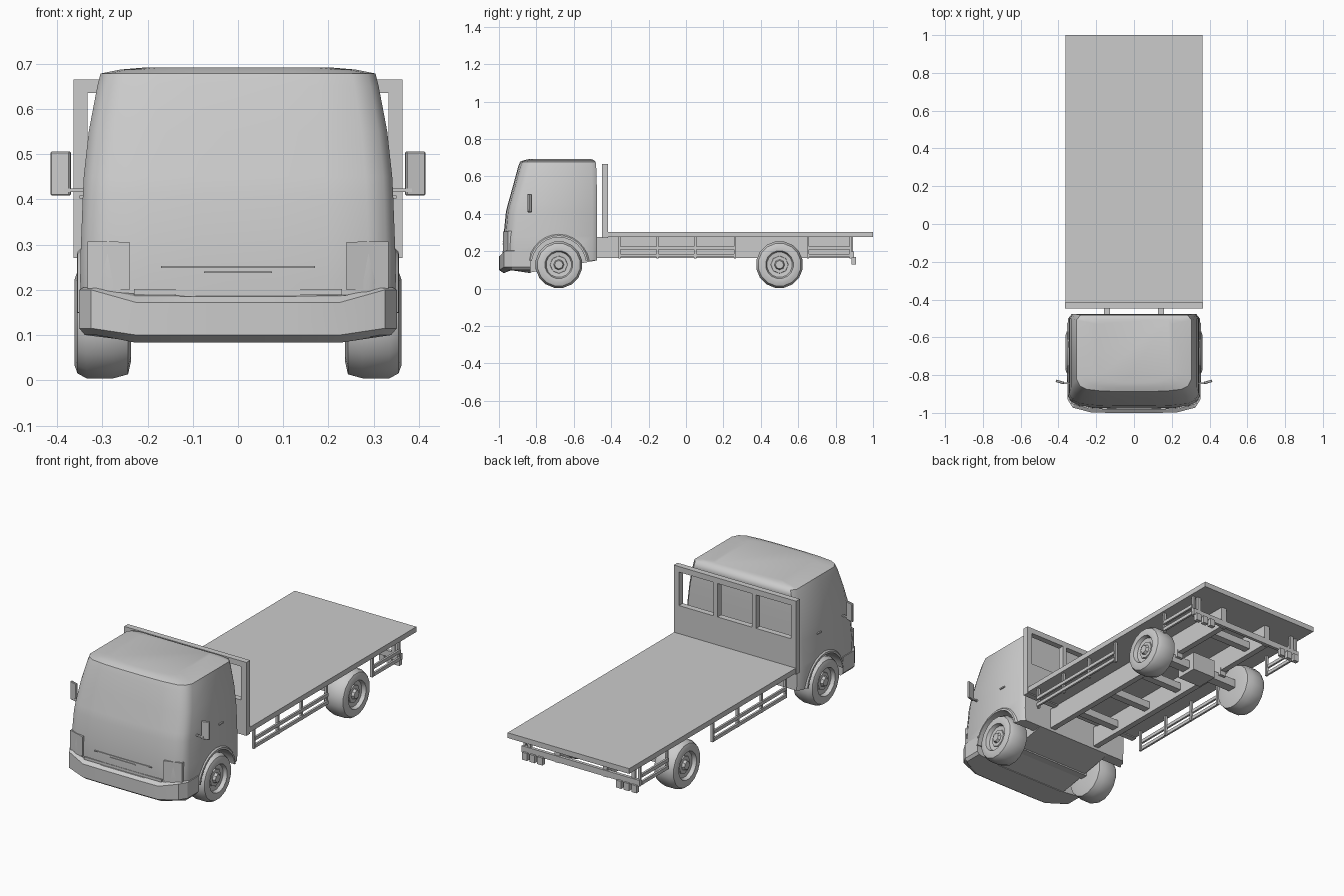
import bpy, bmesh, math
from mathutils import Matrix, Vector

if "Cube" in bpy.data.objects:
    bpy.data.objects.remove(bpy.data.objects["Cube"])


def finish(name, bm, smooth=None):
    bmesh.ops.recalc_face_normals(bm, faces=bm.faces)
    me = bpy.data.meshes.new(name)
    bm.to_mesh(me)
    bm.free()
    ob = bpy.data.objects.new(name, me)
    bpy.context.collection.objects.link(ob)
    if smooth:
        bpy.ops.object.select_all(action='DESELECT')
        bpy.context.view_layer.objects.active = ob
        ob.select_set(True)
        bpy.ops.object.shade_smooth_by_angle(angle=math.radians(smooth))
    return ob


def boxes(name, items):
    """One object from boxes given as (x0, x1, y0, y1, z0, z1)."""
    bm = bmesh.new()
    for x0, x1, y0, y1, z0, z1 in items:
        m = Matrix.Translation(((x0 + x1) / 2, (y0 + y1) / 2, (z0 + z1) / 2))
        m = m @ Matrix.Diagonal((x1 - x0, y1 - y0, z1 - z0, 1))
        bmesh.ops.create_cube(bm, size=1, matrix=m)
    return finish(name, bm)


def both(items):
    return items + [(-b, -a, *rest) for a, b, *rest in items]


def loft(name, rings, smooth=None, closed=False):
    """Skin equal-length rings; cap the ends, or join last to first."""
    bm = bmesh.new()
    vs = [[bm.verts.new(p) for p in r] for r in rings]
    n = len(vs[0])
    for a, b in zip(vs, vs[1:] + vs[:1] if closed else vs[1:]):
        for i in range(n):
            j = (i + 1) % n
            bm.faces.new((a[i], a[j], b[j], b[i]))
    if not closed:
        bm.faces.new(vs[0])
        bm.faces.new(vs[-1])
    return finish(name, bm, smooth)


def mirror_ring(half):
    return half + [(-x, y, z) for x, y, z in reversed(half)]


# Cab shell: rounded plan outlines stacked upward (z, front y, back y, half width)
def cab_ring(z, yf, yb, w):
    s = w / 0.35
    return mirror_ring([(0.09 * s, yf, z), (0.2 * s, yf + 0.003, z), (0.29 * s, yf + 0.012, z),
                        (0.33 * s, yf + 0.03, z), (w, yf + 0.065, z), (w, -0.7, z),
                        (w, yb - 0.025, z), (w - 0.02, yb, z)])


levels = [(0.15, -0.978, -0.476, 0.345), (0.22, -0.978, -0.476, 0.349), (0.28, -0.976, -0.476, 0.348),
          (0.41, -0.963, -0.476, 0.343), (0.45, -0.953, -0.476, 0.341), (0.55, -0.925, -0.477, 0.330),
          (0.65, -0.898, -0.480, 0.311), (0.678, -0.887, -0.483, 0.304), (0.687, -0.865, -0.492, 0.26),
          (0.692, -0.84, -0.505, 0.2)]
cab = loft("cab", [cab_ring(*l) for l in levels])

# Wheel arches cut from the cab
WY, WZ = -0.68, 0.128
for s in (1, -1):
    bm = bmesh.new()
    bmesh.ops.create_cone(bm, cap_ends=True, segments=24, radius1=0.147, radius2=0.147, depth=0.28,
                          matrix=Matrix.Translation((s * 0.36, WY, WZ)) @ Matrix.Rotation(math.pi / 2, 4, 'Y'))
    cutter = finish("arch_cutter", bm)
    mod = cab.modifiers.new("arch", 'BOOLEAN')
    mod.operation = 'DIFFERENCE'
    mod.object = cutter
    bpy.context.view_layer.objects.active = cab
    bpy.ops.object.modifier_apply(modifier=mod.name)
    bpy.data.objects.remove(cutter)
    # Fender lip around the arch
    rings = []
    for i in range(13):
        a = math.radians(8 + 164 * i / 12)
        rings.append([(s * x, WY + r * math.cos(a), WZ + r * math.sin(a))
                      for x, r in ((0.33, 0.146), (0.356, 0.146), (0.355, 0.156), (0.342, 0.168), (0.33, 0.168))])
    loft("fender_lip", rings, 35)
bpy.ops.object.select_all(action='DESELECT')
cab.select_set(True)
bpy.context.view_layer.objects.active = cab
bpy.ops.object.shade_smooth_by_angle(angle=math.radians(40))


# Front bumper: swept-back ends, top edge dipping in the middle
def bumper_ring(z, ze, inset):
    return mirror_ring([(0.11, -1 + inset, z), (0.225, -0.998 + inset, z), (0.325 - inset / 2, -0.972 + inset, ze),
                        (0.351 - inset / 2, -0.93, ze), (0.351 - inset / 2, -0.832, ze), (0.2, -0.832, z)])


loft("front_bumper", [bumper_ring(0.083, 0.1, 0.025), bumper_ring(0.1, 0.115, 0),
                      bumper_ring(0.172, 0.2, 0), bumper_ring(0.185, 0.205, 0.018)], 25)

# Sloping underside panel between the front wheels
loft("cab_floor", [[(x, -0.84, 0.085), (x, -0.48, 0.15), (x, -0.48, 0.2), (x, -0.84, 0.2)]
                   for x in (-0.225, 0.225)])

# Headlights, grille and door fittings
for s in (1, -1):
    loft("headlight", [[(s * 0.24, y0, 0.2), (s * 0.333, y1, 0.203), (s * 0.333, y1, 0.314 - 0.007), (s * 0.24, y0, 0.306)]
                       for y0, y1 in ((-0.978, -0.951), (-0.94, -0.93))])
    # Door mirror, angled backward, with its arm
    bm = bmesh.new()
    m = Matrix.Translation((s * 0.392, -0.836, 0.457)) @ Matrix.Rotation(s * 0.28, 4, 'Z')
    bmesh.ops.create_cube(bm, size=1, matrix=m @ Matrix.Diagonal((0.045, 0.013, 0.098, 1)))
    bmesh.ops.bevel(bm, geom=bm.edges[:], offset=0.003, segments=1, affect='EDGES')
    finish("mirror", bm)
boxes("mirror_arm", both([(0.335, 0.385, -0.848, -0.838, 0.416, 0.424)]))
boxes("door_handle", both([(0.338, 0.350, -0.655, -0.622, 0.402, 0.409)]))
boxes("grille", [(-0.23, 0.23, -0.98, -0.95, 0.188, 0.202), (-0.075, 0.075, -0.981, -0.96, 0.237, 0.241),
                 (-0.17, 0.17, -0.981, -0.96, 0.248, 0.253)])

# Flat bed
boxes("bed", [(-0.362, 0.362, -0.417, 1.0, 0.276, 0.304)])

# Headboard with three window openings
posts = [(-0.364, -0.333), (-0.127, -0.103), (0.103, 0.127), (0.333, 0.364)]
boxes("headboard", [(-0.364, 0.364, -0.448, -0.416, 0.27, 0.455), (-0.364, 0.364, -0.448, -0.416, 0.635, 0.665)]
      + [(a, b, -0.448, -0.416, 0.455, 0.635) for a, b in posts])

# Chassis rails and cross members
boxes("chassis_rail", both([(0.128, 0.16, -0.52, 0.89, 0.165, 0.276)]))
boxes("cross_member", [(-0.13, 0.13, y - 0.02, y + 0.02, 0.19, 0.23) for y in (-0.3, -0.05, 0.2, 0.75)])
boxes("rear_axle", [(-0.25, 0.25, 0.475, 0.525, 0.11, 0.155), (-0.07, 0.07, 0.44, 0.56, 0.09, 0.19)])
boxes("axle_mount", both([(0.125, 0.163, 0.46, 0.54, 0.14, 0.18)]))
boxes("front_axle", [(-0.25, 0.25, -0.7, -0.66, 0.11, 0.15)])

# Side guards ahead of and behind the rear wheels
guard = []
for ys in ((-0.355, -0.152, 0.05, 0.262), (0.652, 0.88)):
    guard += [(0.335, 0.348, y - 0.006, y + 0.006, 0.162, 0.28) for y in ys]
    guard += [(0.343, 0.354, ys[0], ys[-1], z, z + 0.018) for z in (0.168, 0.208)]
boxes("side_guard", both(guard))

# Rear underrun bar, hangers and lamps
boxes("rear_bar", [(-0.35, 0.35, 0.88, 0.897, 0.165, 0.198)])
boxes("rear_hanger", both([(0.13, 0.155, 0.878, 0.892, 0.16, 0.28), (0.3, 0.32, 0.878, 0.892, 0.16, 0.28)]))
boxes("rear_lamp", both([(x, x + 0.03, 0.886, 0.908, 0.13, 0.17) for x in (0.22, 0.265, 0.31)]))

# Wheels: lathed tyre and dished rim, with a hub
tyre = [(0.237, 0.03), (0.237, 0.09), (0.243, 0.117), (0.275, 0.126), (0.335, 0.126), (0.355, 0.115),
        (0.362, 0.095), (0.36, 0.075), (0.34, 0.068), (0.335, 0.03)]
for s in (1, -1):
    for y, where in ((WY, "front"), (0.5, "rear")):
        loft(where + "_wheel", [[(s * x, y + r * math.cos(a), WZ + r * math.sin(a)) for a in
                                 [math.tau * (i + 0.5) / 16 for i in range(16)]] for x, r in tyre], 40)
        loft(where + "_hub", [[(s * x, y + r * math.cos(a), WZ + r * math.sin(a)) for a in
                               [math.tau * i / 8 for i in range(8)]]
                              for x, r in ((0.325, 0.05), (0.343, 0.046), (0.343, 0.028), (0.357, 0.022))])
